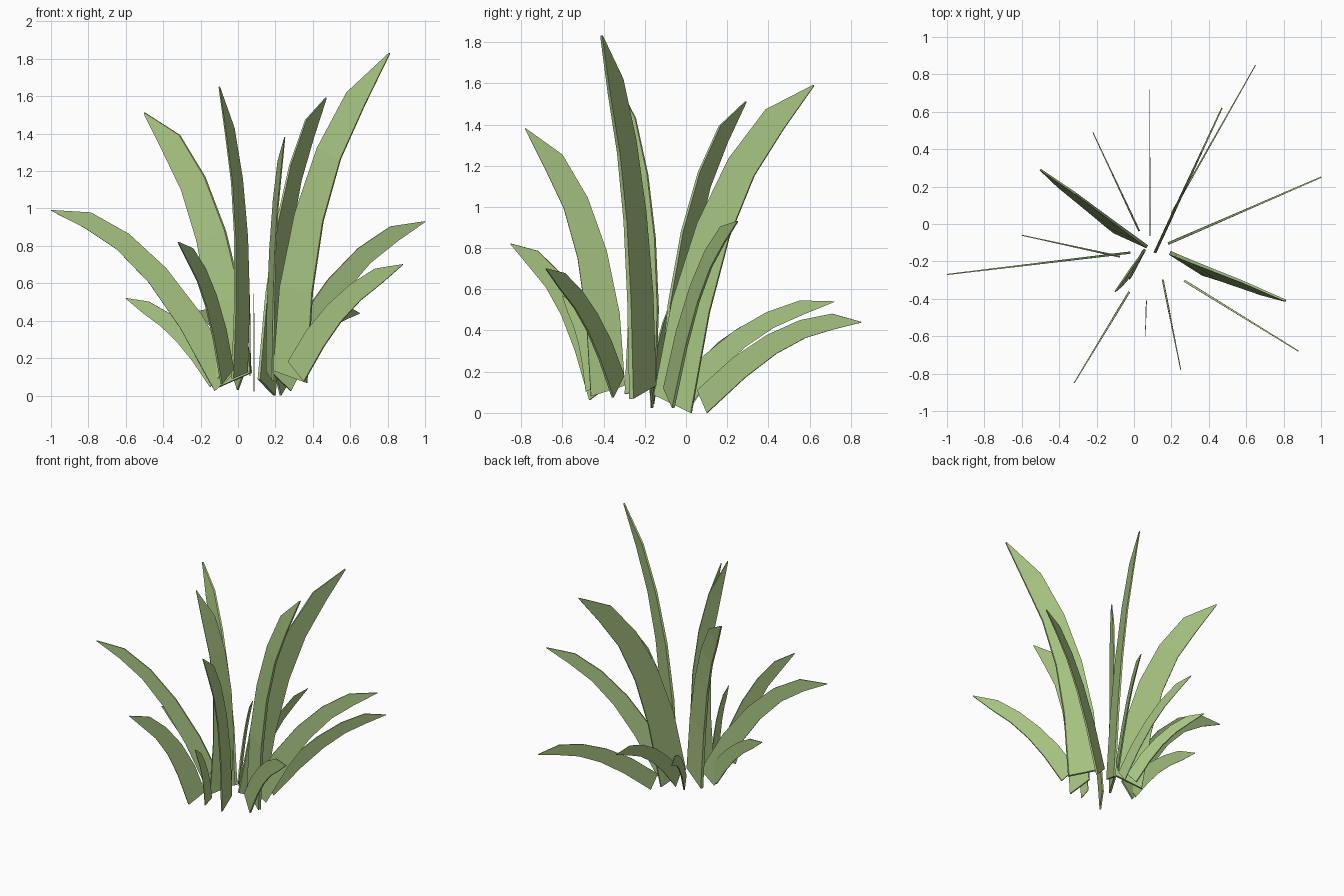
import bpy, math
from mathutils import Vector

if "Cube" in bpy.data.objects:
    bpy.data.objects.remove(bpy.data.objects["Cube"])

leaf_mat = bpy.data.materials.new("leaf_green")
leaf_mat.diffuse_color = (0.40, 0.57, 0.23, 1)
leaf_mat.use_nodes = True
leaf_mat.node_tree.nodes["Principled BSDF"].inputs["Base Color"].default_value = leaf_mat.diffuse_color

WIDTHS = (1, 0.98, 0.87, 0.76, 0.64, 0.03)   # relative width from base to tip


def blade(name, base, tip, mid, width, thick, roll=0.0):
    """Flat blade standing in a vertical plane, bent along a quadratic curve."""
    base, tip = Vector(base), Vector(tip)
    flat = Vector((tip.x - base.x, tip.y - base.y, 0))
    reach = flat.length
    out = flat.normalized()
    side = Vector((out.y, -out.x, 0))
    p0, p2 = Vector((0, base.z)), Vector((reach, tip.z))
    p1 = 2 * Vector((mid[0] * reach, mid[1])) - 0.5 * (p0 + p2)
    verts, faces = [], []
    n = len(WIDTHS) - 1
    for i, w in enumerate(WIDTHS):
        t = i / n
        c = (1 - t) ** 2 * p0 + 2 * t * (1 - t) * p1 + t * t * p2
        d = ((1 - t) * (p1 - p0) + t * (p2 - p1)).normalized()
        inward = Vector((-d.y, d.x))
        half = width * w / 2
        th = thick / 2 * (1 - 0.5 * t)
        for e in (1, -1):
            q = c + inward * (e * half * math.cos(roll))
            if i == 0 and e < 0:
                q -= d * width * 0.28          # slanted foot
            for s in (1, -1):
                off = s * th - e * half * math.sin(roll)
                p = Vector((base.x, base.y, 0)) + out * q.x + side * off
                verts.append((p.x, p.y, max(q.y, 0)))
    for i in range(n):
        a, b = 4 * i, 4 * i + 4
        for j, k in ((0, 1), (1, 3), (3, 2), (2, 0)):
            faces.append((a + j, a + k, b + k, b + j))
    faces += [(0, 2, 3, 1), (4 * n, 4 * n + 1, 4 * n + 3, 4 * n + 2)]
    me = bpy.data.meshes.new(name)
    me.from_pydata(verts, [], faces)
    me.materials.append(leaf_mat)
    ob = bpy.data.objects.new(name, me)
    bpy.context.collection.objects.link(ob)


# Tall upright leaves
blade("tall_leaf_right", (.28, -.21, .13), (.81, -.41, 1.83), (.28, 1.13), .21, .022, .2)
blade("tall_leaf_back", (.155, -.06, .07), (.47, .62, 1.59), (.38, 1.05), .21, .015)
blade("tall_leaf_left", (-.02, -.08, .11), (-.50, .29, 1.51), (.35, 1.0), .20, .018, -.22)
blade("tall_leaf_front_left", (.01, -.22, .13), (-.10, -.36, 1.65), (.02, 1.0), .16, .015, -.18)
blade("tall_leaf_front", (.17, -.38, .13), (.25, -.78, 1.38), (.28, .90), .17, .010)

# Medium arching leaves
blade("arching_leaf_left", (-.08, -.16, .09), (-1.0, -.27, .99), (.48, .74), .14, .012)
blade("arching_leaf_right", (.24, -.08, .09), (1.0, .25, .93), (.47, .67), .14, .014)
blade("arching_leaf_front", (-.06, -.42, .12), (-.32, -.85, .82), (.42, .58), .14, .011)
blade("arching_leaf_front_right", (.32, -.335, .145), (.88, -.68, .70), (.45, .50), .14, .012)

# Short low leaves
blade("low_leaf_back_right", (.22, .09, .065), (.65, .85, .44), (.53, .375), .12, .010)
blade("low_leaf_back", (.085, -.02, .08), (.085, .72, .54), (.48, .41), .11, .005)
blade("low_leaf_back_left", (.01, 0, .08), (-.22, .49, .45), (.47, .35), .10, .010)
blade("low_leaf_left", (-.12, -.165, .10), (-.60, -.06, .52), (.46, .365), .11, .010)
blade("low_leaf_front", (.065, -.45, .13), (.06, -.60, .57), (.35, .39), .08, .005)
